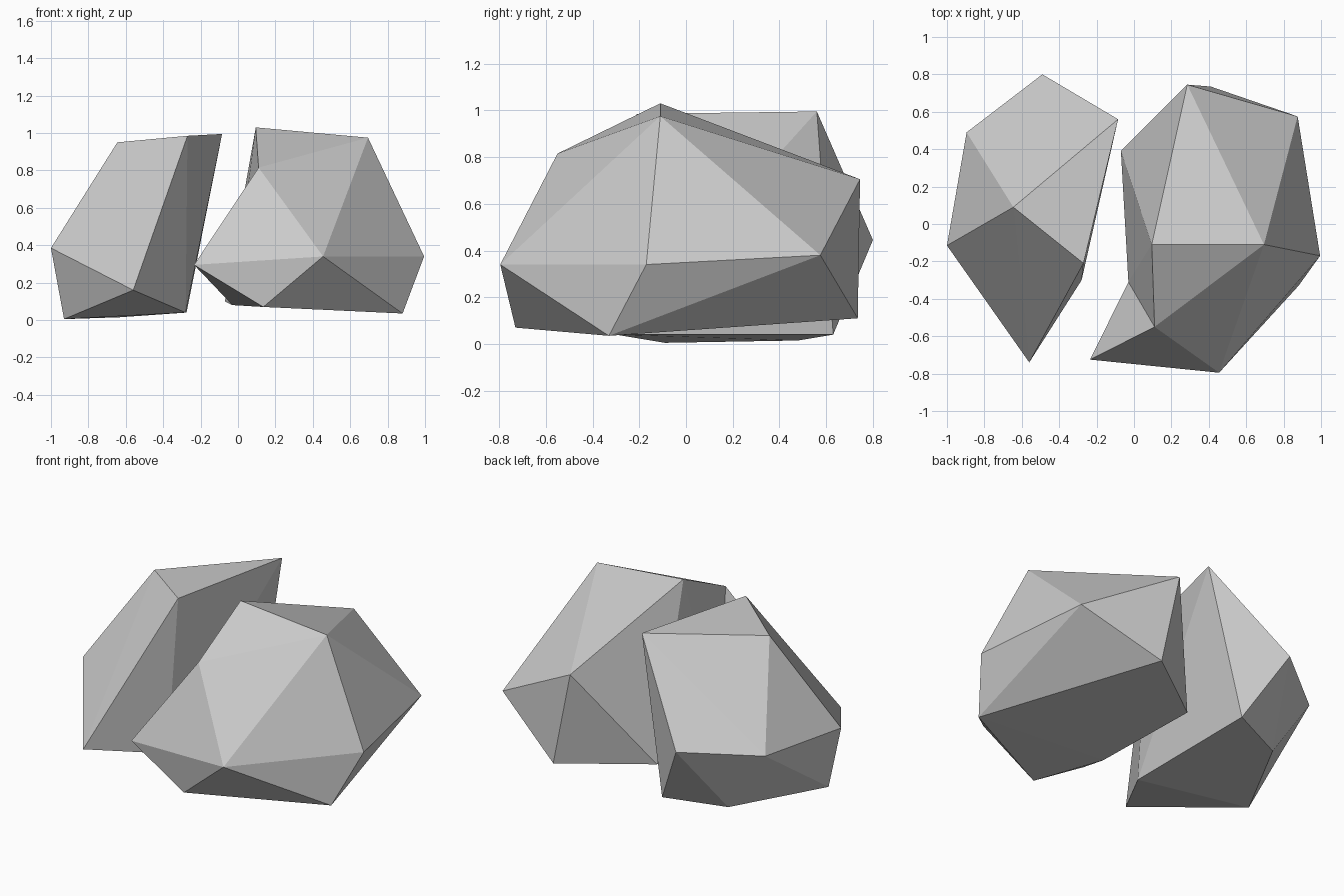
import bpy, bmesh

if "Cube" in bpy.data.objects:
    bpy.data.objects.remove(bpy.data.objects["Cube"])


def rock(name, corners, spur=None, spur_base=()):
    """Flat-faceted boulder: hull of corner points, optionally with one face patch pulled out to a spur."""
    bm = bmesh.new()
    verts = [bm.verts.new(c) for c in corners]
    base = {verts[i] for i in spur_base}
    bmesh.ops.convex_hull(bm, input=verts)
    if spur:
        patch = [f for f in bm.faces if all(v in base for v in f.verts)]
        bmesh.ops.delete(bm, geom=patch, context='FACES')
        rim = [e for e in bm.edges if e.is_boundary]
        tip = bm.verts.new(spur)
        for e in rim:
            bm.faces.new((e.verts[0], e.verts[1], tip))
    loose = [e for e in bm.edges if not e.link_faces]
    bmesh.ops.delete(bm, geom=loose, context='EDGES')
    bmesh.ops.recalc_face_normals(bm, faces=bm.faces[:])
    mesh = bpy.data.meshes.new(name)
    bm.to_mesh(mesh)
    bm.free()
    obj = bpy.data.objects.new(name, mesh)
    bpy.context.collection.objects.link(obj)
    return obj


# Left boulder: crown, girdle, foot
rock("left_rock", [
    (-.645, .09, .95), (-.27, -.21, .985), (-.085, .56, .995),
    (-.56, -.74, .16), (-1, -.115, .385), (-.895, .49, .41), (-.49, .80, .445),
    (-.28, -.30, .04), (-.93, -.09, .005), (-.275, .63, .04), (-.63, .48, .015),
])

# Right boulder: crown, girdle, foot, with a spur at the front left
rock("right_rock", [
    (.11, -.55, .815), (.455, -.795, .34), (.135, -.73, .07), (-.03, -.31, .08),
    (.095, -.11, 1.03), (.695, -.11, .975), (.285, .745, .705),
    (.995, -.17, .34), (.875, .575, .38),
    (.88, -.33, .035), (-.07, .39, .10), (.41, .735, .11),
], spur=(-.235, -.725, .295), spur_base=(0, 1, 2, 3))
